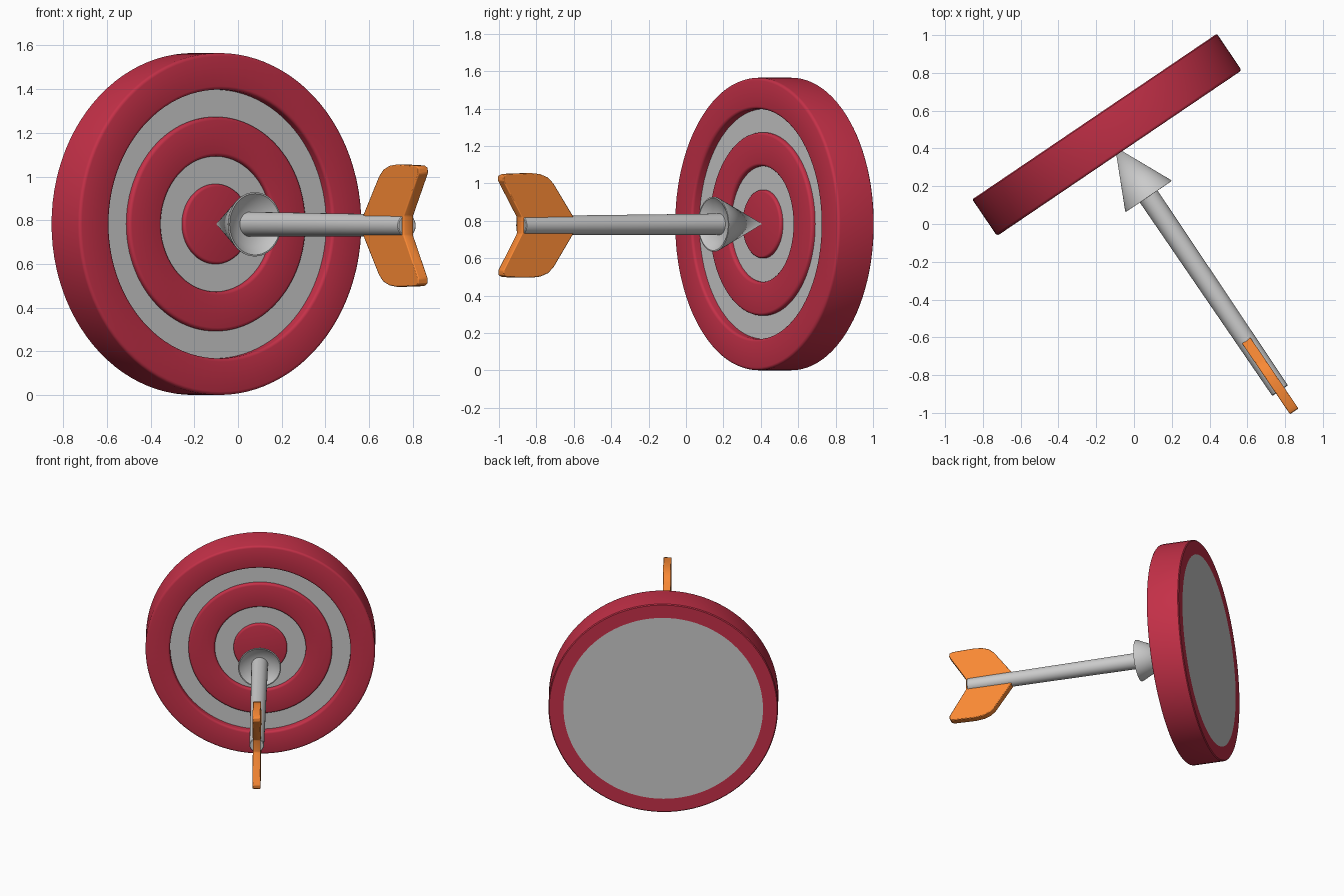
import bpy, bmesh, math
from mathutils import Matrix

if "Cube" in bpy.data.objects:
    bpy.data.objects.remove(bpy.data.objects["Cube"])

# Local frame: X points out of the target face, Z up, origin at the face centre
FRAME = Matrix.Translation((-0.0775, 0.375, 0.783)) @ Matrix.Rotation(math.radians(-55.9), 4, 'Z')
# The arrow droops very slightly towards its tail
ARROW = FRAME @ Matrix.Rotation(0.005, 4, 'Y')


def material(name, rgb):
    m = bpy.data.materials.new(name)
    m.diffuse_color = (*rgb, 1)
    m.use_nodes = True
    m.node_tree.nodes["Principled BSDF"].inputs["Base Color"].default_value = m.diffuse_color
    return m


RED = material("red", (0.56, 0.03, 0.065))
ORANGE = material("orange", (0.95, 0.25, 0.035))


def finish(bm, name, frame, mat):
    bmesh.ops.remove_doubles(bm, verts=bm.verts, dist=1e-5)
    bmesh.ops.recalc_face_normals(bm, faces=bm.faces)
    bm.transform(frame)
    mesh = bpy.data.meshes.new(name)
    bm.to_mesh(mesh)
    bm.free()
    ob = bpy.data.objects.new(name, mesh)
    bpy.context.collection.objects.link(ob)
    if mat:
        mesh.materials.append(mat)
    bpy.ops.object.select_all(action='DESELECT')
    ob.select_set(True)
    bpy.context.view_layer.objects.active = ob
    bpy.ops.object.shade_smooth_by_angle(angle=math.radians(35))
    return ob


def lathe(name, profile, frame, mat=None, steps=96, closed=True):
    """Revolve (radius, along-axis) points about local X."""
    bm = bmesh.new()
    vs = [bm.verts.new((s, 0, r)) for r, s in profile]
    n = len(vs)
    edges = [bm.edges.new((vs[i], vs[(i + 1) % n])) for i in range(n if closed else n - 1)]
    bmesh.ops.spin(bm, geom=vs + edges, axis=(1, 0, 0), cent=(0, 0, 0),
                   angle=2 * math.pi, steps=steps, use_merge=True)
    return finish(bm, name, frame, mat)


def rounded(r, s, b, side):
    """Rounded front corner; side +1 for an outer edge, -1 for an inner edge."""
    return [(r - side * b * (1 - math.sin(a)), s - b * (1 - math.cos(a)))
            for a in (math.radians(d) for d in (0, 30, 60, 90))]


# Grey board: back face and the recessed grey rings
lathe("target_board", [(0, -0.05), (0.65, -0.05), (0.68, -0.08), (0.68, -0.234), (0, -0.234)],
      FRAME, closed=False)

# Red rim, raised middle ring and bullseye
lathe("target_rim", rounded(0.615, 0, 0.015, -1)[::-1] + rounded(0.782, 0, 0.015, 1)
      + [(0.782, -0.228), (0.776, -0.234), (0.68, -0.234), (0.68, -0.08), (0.615, -0.08)], FRAME, RED)
lathe("middle_ring", [(0.31, -0.08)] + rounded(0.31, -0.025, 0.015, -1)[::-1]
      + rounded(0.49, -0.025, 0.015, 1) + [(0.49, -0.08)], FRAME, RED)
lathe("bullseye", [(0, -0.03)] + rounded(0.183, -0.03, 0.012, 1) + [(0.183, -0.08), (0, -0.08)],
      FRAME, RED, closed=False)

# Arrow head with a hollowed base, and a slightly tapered shaft
lathe("arrow_head", [(0, -0.04), (0.146, 0.27), (0.147, 0.276), (0.14, 0.277), (0.105, 0.25),
                     (0.05, 0.235), (0, 0.235)], ARROW, steps=48, closed=False)
lathe("arrow_shaft", [(0, 0.2), (0.057, 0.2), (0.05, 1.514), (0.046, 1.518), (0, 1.518)],
      ARROW, steps=32, closed=False)

# Fletching: one outline mirrored above and below the shaft
half = [(1.196, 0.045), (1.325, 0.225), (1.36, 0.256), (1.41, 0.274), (1.47, 0.28),
        (1.625, 0.276), (1.648, 0.266), (1.65, 0.24), (1.53, 0.045)]
bm = bmesh.new()
outline = half + [(s, -z) for s, z in reversed(half)]
face = bm.faces.new([bm.verts.new((s, -0.027, z)) for s, z in outline])
ext = bmesh.ops.extrude_face_region(bm, geom=[face])
bmesh.ops.translate(bm, vec=(0, 0.054, 0),
                    verts=[g for g in ext['geom'] if isinstance(g, bmesh.types.BMVert)])
fins = finish(bm, "arrow_fins", ARROW, ORANGE)
bev = fins.modifiers.new("soft_edges", 'BEVEL')
bev.width = 0.005
bev.segments = 2
